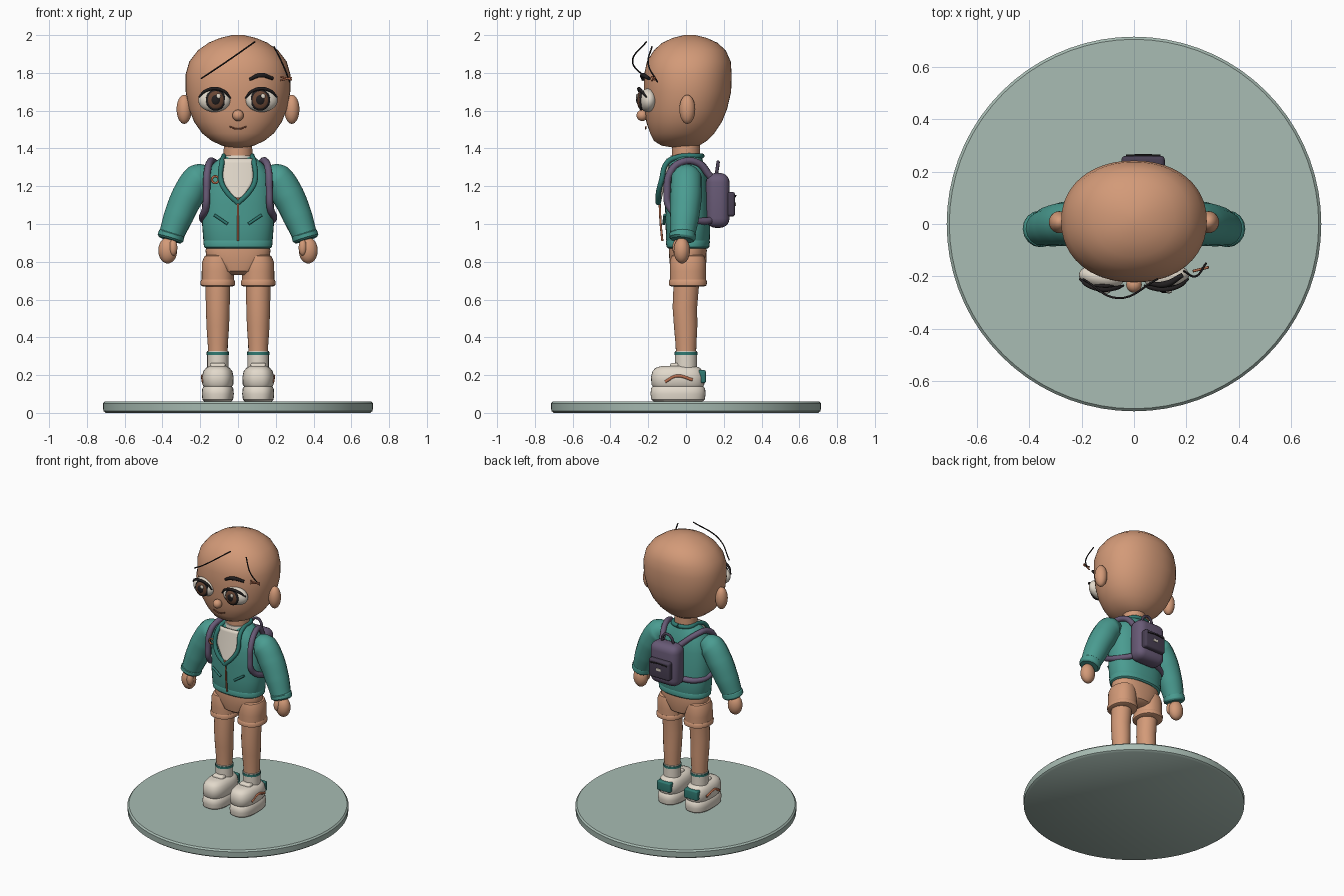
import bpy, bmesh, math
from mathutils import Vector


def mat(name, r, g, b):
    m = bpy.data.materials.new(name)
    m.diffuse_color = [((c / 255 + 0.055) / 1.055) ** 2.4 for c in (r, g, b)] + [1]
    return m


SKIN = mat("tan", 211, 154, 120)
TEAL = mat("teal", 74, 156, 145)
DTEAL = mat("dark teal", 48, 122, 114)
CREAM = mat("cream", 226, 217, 203)
PURPLE = mat("purple", 104, 90, 118)
DPURPLE = mat("dark purple", 72, 63, 82)
BLACK = mat("near black", 34, 31, 32)
COPPER = mat("copper", 184, 110, 78)
BROWN = mat("brown", 104, 70, 52)
SAGE = mat("sage", 168, 188, 179)


def finish(ob, angle=40):
    bpy.ops.object.select_all(action='DESELECT')
    ob.select_set(True)
    bpy.context.view_layer.objects.active = ob
    if ob.type == 'CURVE':
        bpy.ops.object.convert(target='MESH')
        ob = bpy.context.object
    bpy.ops.object.shade_smooth_by_angle(angle=math.radians(angle))
    return ob


def from_bmesh(name, bm, m, angle=40):
    bmesh.ops.recalc_face_normals(bm, faces=bm.faces)
    me = bpy.data.meshes.new(name)
    bm.to_mesh(me)
    bm.free()
    me.materials.append(m)
    ob = bpy.data.objects.new(name, me)
    bpy.context.collection.objects.link(ob)
    return finish(ob, angle)


def loft(name, rings, m, x=0, e=2.0, n=40, angle=40):
    """Stack of superellipse rings (z, rx, ry, cy) closed at both ends."""
    bm = bmesh.new()
    loops = []
    for z, rx, ry, cy in rings:
        row = []
        for i in range(n):
            c, s = math.cos(math.tau * i / n), math.sin(math.tau * i / n)
            row.append(bm.verts.new((x + rx * math.copysign(abs(c) ** (2 / e), c),
                                     cy + ry * math.copysign(abs(s) ** (2 / e), s), z)))
        loops.append(row)
    for a, b in zip(loops, loops[1:]):
        for i in range(n):
            bm.faces.new((a[i], a[(i + 1) % n], b[(i + 1) % n], b[i]))
    bm.faces.new(loops[0])
    bm.faces.new(loops[-1])
    return from_bmesh(name, bm, m, angle)


def ball(name, loc, half, m, rot_z=0):
    bm = bmesh.new()
    bmesh.ops.create_uvsphere(bm, u_segments=28, v_segments=16, radius=1)
    bmesh.ops.scale(bm, vec=half, verts=bm.verts)
    ob = from_bmesh(name, bm, m, 60)
    ob.location, ob.rotation_euler.z = loc, rot_z
    return ob


def box(name, loc, size, m, bevel):
    bm = bmesh.new()
    bmesh.ops.create_cube(bm, size=1)
    bmesh.ops.scale(bm, vec=size, verts=bm.verts)
    bmesh.ops.bevel(bm, geom=bm.edges[:], offset=bevel, segments=5, profile=0.5, affect='EDGES')
    ob = from_bmesh(name, bm, m)
    ob.location = loc
    return ob


def tube(name, pts, m, r=None, res=3):
    """Smooth tube through (x, y, z[, radius]) points."""
    cu = bpy.data.curves.new(name, 'CURVE')
    cu.dimensions, cu.bevel_depth, cu.bevel_resolution = '3D', 1, res
    cu.use_fill_caps, cu.resolution_u = True, 8
    sp = cu.splines.new('BEZIER')
    sp.bezier_points.add(len(pts) - 1)
    for bp, p in zip(sp.bezier_points, pts):
        bp.co = Vector(p[:3])
        bp.radius = r if r else p[3]
        bp.handle_left_type = bp.handle_right_type = 'AUTO'
    cu.materials.append(m)
    ob = bpy.data.objects.new(name, cu)
    bpy.context.collection.objects.link(ob)
    return finish(ob)


# Display base
loft("base", [(0, .70, .70, 0), (.01, .713, .713, 0), (.05, .715, .715, 0), (.06, .705, .705, 0)],
     SAGE, n=72)

# Head and neck
loft("head", [(1.405, .04, .05, -.02), (1.415, .085, .1, -.03), (1.44, .14, .14, -.03),
              (1.48, .19, .17, -.02), (1.54, .232, .2, -.01), (1.61, .26, .218, 0),
              (1.70, .277, .231, .008), (1.79, .278, .232, .01), (1.86, .258, .222, .015),
              (1.92, .212, .19, .02), (1.96, .155, .145, .02), (1.985, .095, .09, .02),
              (2.0, .03, .03, .02)], SKIN, e=2.15, n=48, angle=60)
loft("neck", [(1.30, .078, .075, 0), (1.45, .074, .074, 0)], SKIN)
ball("nose", (0, -.232, 1.575), (.03, .03, .03), SKIN)
tube("mouth", [(-.045, -.212, 1.515), (0, -.214, 1.503), (.045, -.212, 1.515)], COPPER, .004)
tube("brow", [(.06, -.228, 1.765, .008), (.12, -.23, 1.788, .013), (.185, -.195, 1.77, .009)], BLACK)

# Loose hair strands and clips
tube("long_strand", [(-.195, -.21, 1.77), (-.06, -.283, 1.86), (.09, -.21, 1.965)], BLACK, .004)
tube("short_strand", [(.19, -.18, 1.94), (.235, -.2, 1.85), (.275, -.15, 1.75)], BLACK, .004)
for k in range(2):
    tube("hair_clip", [(.225, -.18, 1.76 + k * .02), (.285, -.165, 1.775 - k * .012)], COPPER, .005)

# Jacket body and hem
loft("jacket", [(.89, .172, .108, .01), (.92, .184, .116, .01), (1.0, .19, .118, .01),
                (1.1, .19, .117, .006), (1.2, .182, .114, .004), (1.27, .165, .105, .004),
                (1.32, .13, .09, .004), (1.355, .088, .078, .004)], TEAL, e=2.4)
loft("jacket_hem", [(.87, .168, .104, .01), (.878, .18, .113, .01), (.908, .184, .117, .01),
                    (.918, .178, .112, .01)], TEAL, e=2.4)

# Shirt panel showing in the open neck
bm = bmesh.new()
rows = []
for i in range(11):
    z = 1.115 + .023 * i
    w = .085 * min(1, .05 + i / 5)
    rows.append([bm.verts.new((w * u / 4, -.138 + .004 * i + 1.2 * (w * u / 4) ** 2, z))
                 for u in range(-4, 5)])
for a, b in zip(rows, rows[1:]):
    for i in range(8):
        bm.faces.new((a[i], a[i + 1], b[i + 1], b[i]))
shirt = from_bmesh("shirt", bm, CREAM)
solid = shirt.modifiers.new("thickness", 'SOLIDIFY')
solid.thickness, solid.offset = .012, 0
loft("shirt_neckband", [(1.335, .088, .086, 0), (1.362, .083, .082, 0)], CREAM)

tube("zipper", [(0, -.125, .91), (0, -.134, 1.0), (0, -.14, 1.12)], COPPER, .006)
box("zipper_pull", (0, -.148, 1.125), (.016, .01, .03), COPPER, .003)
bpy.ops.mesh.primitive_torus_add(location=(-.12, -.125, 1.235), rotation=(math.pi / 2, 0, 0),
                                 major_radius=.018, minor_radius=.006,
                                 major_segments=24, minor_segments=8)
badge = bpy.context.object
badge.name = "badge_ring"
badge.data.materials.append(COPPER)
finish(badge, 60)

# Shorts waist
loft("shorts_waist", [(.73, .06, .06, .01), (.75, .11, .088, .01), (.80, .165, .098, .01),
                      (.86, .172, .1, .01), (.89, .165, .098, .01)], SKIN, e=2.3)

# Mirrored parts
for s, side in ((-1, "left"), (1, "right")):
    # Face
    ball(side + "_ear", (s * .285, .007, 1.607), (.04, .042, .077), SKIN)
    ball(side + "_eye_white", (s * .125, -.203, 1.655), (.086, .046, .062), CREAM, s * .15)
    ball(side + "_iris_rim", (s * .118, -.238, 1.657), (.052, .016, .057), BLACK)
    ball(side + "_iris", (s * .118, -.238, 1.657), (.047, .021, .052), BROWN)
    ball(side + "_pupil", (s * .118, -.238, 1.657), (.032, .026, .036), BLACK)
    ball(side + "_eye_glint", (s * .118 + .015, -.259, 1.677), (.012, .006, .013), CREAM)
    tube(side + "_lashes", [(s * .04, -.235, 1.665, .004), (s * .07, -.245, 1.70, .008),
                            (s * .12, -.25, 1.717, .009), (s * .175, -.235, 1.703, .008),
                            (s * .207, -.21, 1.672, .004)], BLACK)

    # Sleeve, cuff and hand
    tube(side + "_sleeve", [(s * .15, .005, 1.268, .05), (s * .205, .003, 1.24, .083),
                            (s * .265, 0, 1.15, .085), (s * .315, -.008, 1.04, .078),
                            (s * .353, -.018, .94, .066)], TEAL, res=6)
    tube(side + "_cuff", [(s * .348, -.018, .958, .062), (s * .351, -.018, .948, .07),
                          (s * .358, -.019, .925, .07), (s * .361, -.02, .915, .06)], TEAL, res=6)
    ball(side + "_hand", (s * .372, -.022, .86), (.05, .043, .069), SKIN)
    ball(side + "_thumb", (s * .343, -.05, .875), (.022, .022, .042), SKIN)

    # Jacket opening and pocket
    tube(side + "_collar", [(0, -.147, 1.11), (s * .06, -.145, 1.17), (s * .09, -.13, 1.23),
                            (s * .085, -.1, 1.325), (s * .075, -.04, 1.355),
                            (s * .06, .06, 1.36), (0, .085, 1.36)], DTEAL, .014)
    tube(side + "_pocket_slot", [(s * .055, -.118, 1.0), (s * .125, -.112, 1.048)], DTEAL, .008)

    # Backpack strap
    tube(side + "_strap", [(.03 + s * .07, .13, 1.25), (s * .125, .06, 1.325),
                           (s * .15, -.03, 1.325), (s * .163, -.085, 1.27),
                           (s * .166, -.1, 1.18), (s * .17, -.088, 1.09),
                           (s * .188, 0, 1.03), (s * .15, .09, 1.015),
                           (.03 + s * .08, .14, 1.02)], PURPLE, .019)

    # Shorts leg and rolled hem
    x = s * .107
    loft(side + "_shorts_leg", [(.675, .085, .095, .01), (.75, .085, .096, .01),
                                (.80, .083, .095, .01), (.83, .07, .088, .01),
                                (.845, .04, .06, .01)], SKIN, x, 2.2)
    loft(side + "_shorts_hem", [(.67, .08, .088, .01), (.675, .09, .099, .01),
                                (.695, .092, .101, .01), (.705, .086, .096, .01)], SKIN, x, 2.2)

    # Leg and sock
    loft(side + "_leg", [(.30, .052, .053, 0), (.36, .053, .055, 0), (.46, .06, .062, -.002),
                         (.56, .063, .065, -.006), (.70, .066, .068, .003)], SKIN, x)
    loft(side + "_sock", [(.23, .056, .058, 0), (.328, .056, .058, 0)], CREAM, x)
    loft(side + "_sock_band", [(.306, .059, .061, 0), (.322, .059, .061, 0)], DTEAL, x)

    # Shoe
    loft(side + "_sole", [(.06, .07, .128, -.042), (.07, .081, .141, -.042), (.1, .085, .146, -.042),
                          (.13, .082, .143, -.042), (.142, .072, .132, -.042)], CREAM, x, 2.6)
    loft(side + "_shoe", [(.138, .074, .132, -.042), (.15, .082, .14, -.043), (.19, .084, .141, -.044),
                          (.22, .077, .134, -.044), (.238, .063, .118, -.044),
                          (.248, .045, .09, -.04)], CREAM, x, 2.6)
    box(side + "_shoe_tongue", (x, -.06, .245), (.085, .05, .04), CREAM, .015)
    box(side + "_heel_tab", (x, .083, .192), (.105, .045, .068), DTEAL, .01)
    tube(side + "_shoe_stripe", [(s * .184, -.11, .165), (s * .188, -.05, .195),
                                 (s * .186, .035, .175)], COPPER, .008)

# Backpack
box("backpack", (.03, .168, 1.125), (.22, .125, .29), PURPLE, .05)
box("backpack_pocket", (.035, .235, 1.105), (.165, .05, .13), DPURPLE, .015)
tube("pocket_zip", [(-.03, .261, 1.145), (.035, .263, 1.15), (.1, .261, 1.145)], BLACK, .004)
box("pocket_tag", (.035, .261, 1.105), (.035, .006, .018), CREAM, .002)
tube("backpack_handle", [(-.015, .16, 1.26), (-.002, .168, 1.31), (.03, .17, 1.328),
                         (.062, .168, 1.31), (.075, .16, 1.26)], DPURPLE, .009)
